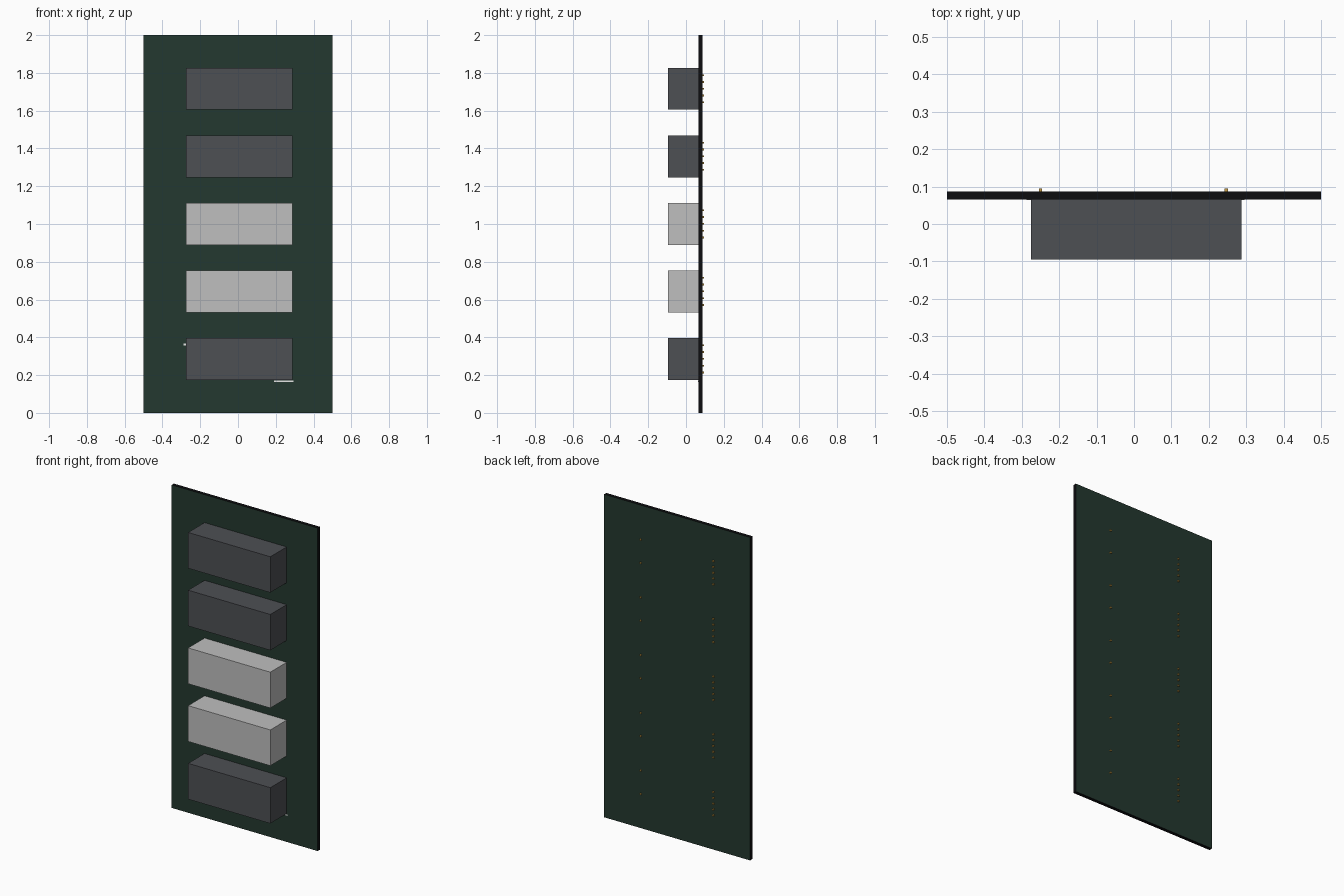
import bpy
import bmesh
from mathutils import Matrix

cube = bpy.data.objects.get("Cube")
if cube:
    bpy.data.objects.remove(cube)


def material(name, rgb):
    m = bpy.data.materials.new(name)
    m.use_nodes = True
    m.diffuse_color = (*rgb, 1)
    bsdf = m.node_tree.nodes["Principled BSDF"]
    bsdf.inputs["Base Color"].default_value = (*rgb, 1)
    bsdf.inputs["Roughness"].default_value = 0.6
    return m


GREEN = material("board green", (0.017, 0.040, 0.029))
BLACK = material("board edge black", (0.004, 0.004, 0.005))
DARK = material("dark grey plastic", (0.075, 0.079, 0.088))
LIGHT = material("light grey plastic", (0.52, 0.52, 0.52))
GOLD = material("gold metal", (0.55, 0.32, 0.06))
WHITE = material("white print", (0.85, 0.85, 0.85))


def finish(name, bm, *mats):
    mesh = bpy.data.meshes.new(name)
    bm.to_mesh(mesh)
    bm.free()
    for m in mats:
        mesh.materials.append(m)
    ob = bpy.data.objects.new(name, mesh)
    bpy.context.collection.objects.link(ob)
    return ob


def box(name, lo, hi, *mats):
    size = [b - a for a, b in zip(lo, hi)]
    mid = [(a + b) / 2 for a, b in zip(lo, hi)]
    bm = bmesh.new()
    bmesh.ops.create_cube(bm, size=1, matrix=Matrix.Translation(mid) @ Matrix.Diagonal((*size, 1)))
    # A second material goes on the faces that point sideways, up or down
    if len(mats) > 1:
        bm.normal_update()
        for f in bm.faces:
            f.material_index = 0 if abs(f.normal.y) > 0.5 else 1
    return finish(name, bm, *mats)


# Board: green front and back, black rim
FRONT, BACK = 0.065, 0.087
box("board", (-0.5, FRONT, 0), (0.5, BACK, 2), GREEN, BLACK)

# Row of five relay blocks, counted from the bottom
PITCH = 0.3575
pin_spots = []
for i, mat in enumerate((DARK, LIGHT, LIGHT, DARK, DARK)):
    z = 0.286 + i * PITCH
    box(f"relay_{i + 1}", (-0.275, -0.095, z - 0.111), (0.288, FRONT, z + 0.111), mat)
    # Five pins on the right, two on the left
    pin_spots += [(-0.25, z + k * 0.036) for k in range(-2, 3)]
    pin_spots += [(0.247, z + k * 0.072) for k in (-1, 1)]

# Pin tips sticking out of the back
bm = bmesh.new()
for x, z in pin_spots:
    bmesh.ops.create_cube(bm, size=1, matrix=Matrix.Translation((x, 0.0905, z))
                          @ Matrix.Diagonal((0.009, 0.009, 0.009, 1)))
finish("solder_pins", bm, GOLD)

# Small printed marks around the bottom relay
box("printed_line", (0.19, 0.064, 0.163), (0.295, FRONT, 0.171), WHITE)
box("printed_dot", (-0.288, 0.064, 0.357), (-0.276, FRONT, 0.367), WHITE)
